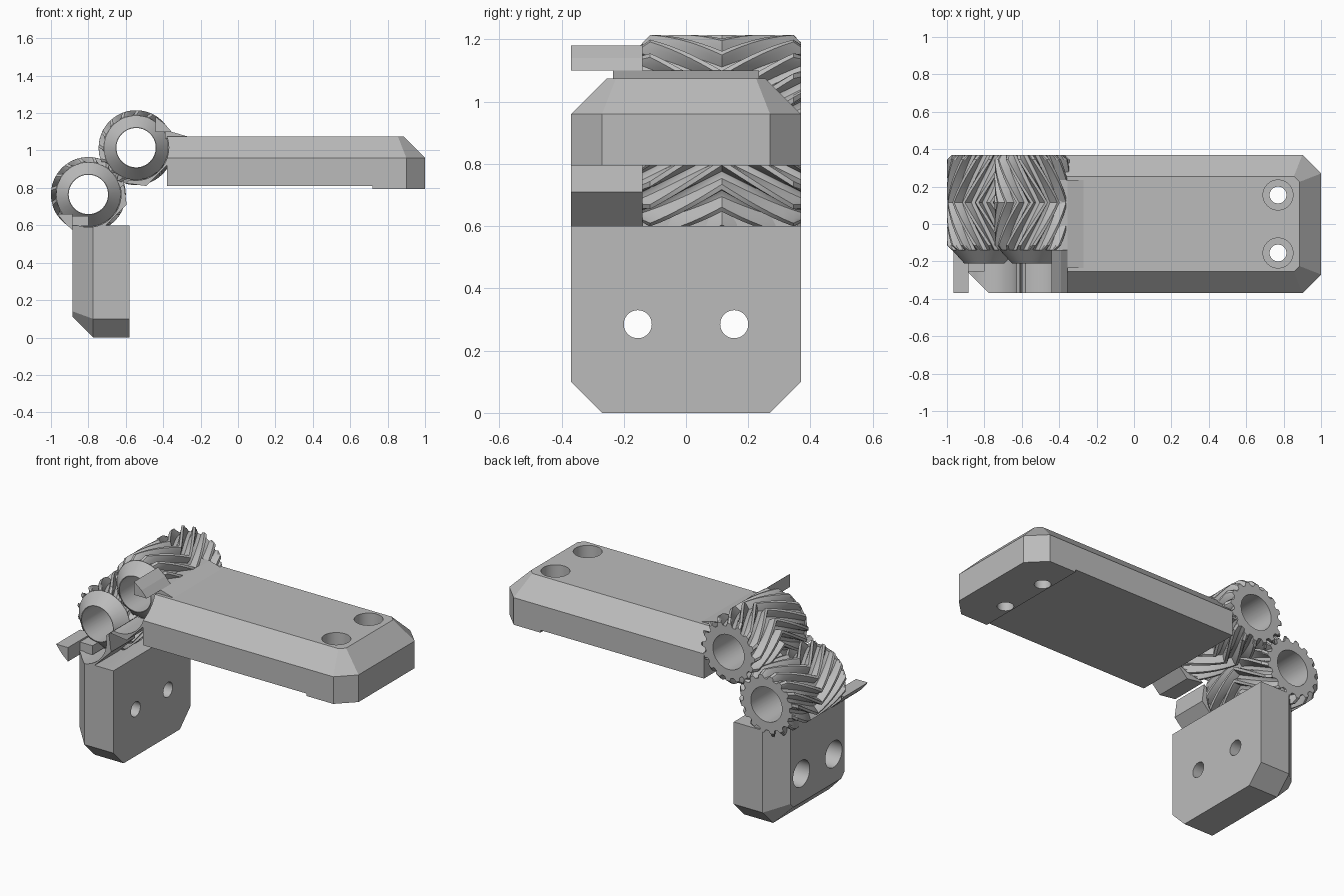
import bpy, bmesh
from math import sin, cos, pi, radians

if "Cube" in bpy.data.objects:
    bpy.data.objects.remove(bpy.data.objects["Cube"])

grey = bpy.data.materials.new("plain_grey")
grey.use_nodes = True
colour = (0.5, 0.5, 0.5, 1)
grey.diffuse_color = colour
grey.node_tree.nodes["Principled BSDF"].inputs["Base Color"].default_value = colour

HALF = 0.37        # half the hinge width
TEETH = 16
APEX = 0.115       # where the two helices meet
FRONT = -0.14      # front end of the teeth


# Each leaf is drawn in its own frame: u along the leaf, v through its thickness
def upper(u, y, v):
    return (-0.545 + u, y, 1.015 + v)


def lower(u, y, v):
    return (-0.8 - v, y, 0.765 - u)


def loft(bm, rings, place, ring_closed=False):
    rows = [[bm.verts.new(place(*p)) for p in ring] for ring in rings]
    n = len(rows[0])
    pairs = list(zip(rows, rows[1:]))
    if ring_closed:
        pairs.append((rows[-1], rows[0]))
    else:
        bm.faces.new(rows[0])
        bm.faces.new(rows[-1])
    for a, b in pairs:
        for i in range(n):
            j = (i + 1) % n
            bm.faces.new((a[i], a[j], b[j], b[i]))


def finish(bm, name):
    bmesh.ops.recalc_face_normals(bm, faces=bm.faces)
    mesh = bpy.data.meshes.new(name)
    bm.to_mesh(mesh)
    bm.free()
    mesh.materials.append(grey)
    obj = bpy.data.objects.new(name, mesh)
    bpy.context.collection.objects.link(obj)
    return obj


def activate(obj):
    bpy.ops.object.select_all(action='DESELECT')
    obj.select_set(True)
    bpy.context.view_layer.objects.active = obj


def smooth(obj):
    activate(obj)
    bpy.ops.object.shade_smooth_by_angle(angle=radians(25))


def prism(name, section, y0, y1, place):
    bm = bmesh.new()
    loft(bm, [[(u, y, v) for u, v in section] for y in (y0, y1)], place)
    return finish(bm, name)


# Leaf outline with two cut corners at the far end
def outline(u0, u1, half, cut, v):
    return [(u0, -half, v), (u1 - cut, -half, v), (u1, -half + cut, v),
            (u1, half - cut, v), (u1 - cut, half, v), (u0, half, v)]


def leaf(name, u0, length, low, mid, top, place):
    bm = bmesh.new()
    step = top - mid
    loft(bm, [outline(u0, length, HALF, 0.1, low),
              outline(u0, length, HALF, 0.1, mid),
              outline(u0, length - step, HALF - step, 0.03, top)], place)
    return finish(bm, name)


# Herringbone gear with a bore and a cone at its front
def gear(name, phase, place):
    teeth = []
    for t in range(TEETH):
        for part, r in ((-0.5, 0.155), (-0.32, 0.157), (-0.2, 0.185),
                        (-0.11, 0.2), (0.11, 0.2), (0.2, 0.185), (0.32, 0.157)):
            teeth.append(((t + part) * 2 * pi / TEETH + phase, r))

    def ring(y, limit=1.0, fixed=None):
        twist = 3.2 * min(abs(y - APEX), APEX - FRONT)
        return [((fixed or min(r, limit)) * cos(a + twist), y,
                 (fixed or min(r, limit)) * sin(a + twist)) for a, r in teeth]

    rings = [ring(-0.21, fixed=0.108), ring(FRONT, fixed=0.172), ring(FRONT, 0.175)]
    start, end, steps = FRONT + 0.025, HALF - 0.025, 14
    rings += [ring(start + (end - start) * i / steps) for i in range(steps + 1)]
    rings += [ring(HALF, 0.175), ring(HALF, fixed=0.105), ring(-0.21, fixed=0.105)]
    bm = bmesh.new()
    loft(bm, rings, place, ring_closed=True)
    smooth(finish(bm, name))


def circle(centre_u, centre_y, r, v, n=48):
    return [(centre_u + r * cos(2 * pi * i / n), centre_y + r * sin(2 * pi * i / n), v)
            for i in range(n)]


# Cutter: two counterbored screw holes and clearance in front of the cone
def cutter(hole_u, top, place):
    bm = bmesh.new()
    for y in (-0.155, 0.155):
        loft(bm, [circle(hole_u, y, 0.08, top + 0.1), circle(hole_u, y, 0.08, top - 0.14),
                  circle(hole_u, y, 0.045, top - 0.14), circle(hole_u, y, 0.045, -0.4)], place)
    round_section = circle(0, 0, 0.175, 0, 64)
    loft(bm, [[(a, y, b) for a, b, _ in round_section] for y in (-0.5, FRONT)], place)
    obj = finish(bm, "hole_cutter")
    obj.hide_render = True
    return obj


def carve(obj, tool):
    mod = obj.modifiers.new("holes", 'BOOLEAN')
    mod.operation = 'DIFFERENCE'
    mod.solver = 'EXACT'
    mod.object = tool
    activate(obj)
    bpy.ops.object.modifier_apply(modifier=mod.name)
    smooth(obj)


def hinge_half(label, place, length, low, mid, top, hole_u, phase):
    tool = cutter(hole_u, top, place)
    carve(leaf(label + "_leaf", 0.165, length, low, mid, top, place), tool)
    # Wedge-shaped knuckle beside the gear
    knuckle = prism(label + "_knuckle",
                    [(-0.055, -0.19), (0.055, -0.205), (0.165, -0.095), (0.2, -0.095),
                     (0.2, mid), (0.1, mid)], -HALF, FRONT, place)
    carve(knuckle, tool)
    bpy.data.objects.remove(tool)
    # Web joining the gear to the leaf
    prism(label + "_web", [(0.13, -0.09), (0.2, -0.09), (0.2, mid), (0.13, mid)],
          FRONT, HALF - 0.01, place)
    # Stop bar overhanging the chamfer
    prism(label + "_stop_bar", [(0.105, 0.085), (0.19, 0.085), (0.155, 0.125), (0.105, 0.165)],
          -HALF, FRONT, place)
    gear(label + "_gear", phase, place)


hinge_half("upper", upper, 1.545, -0.205, -0.055, 0.06, 1.315, 0)
hinge_half("lower", lower, 0.765, -0.22, -0.025, 0.085, 0.48, pi / TEETH)

# Slightly raised pad below the far end of the upper leaf, with the same holes
pad_tool = cutter(1.315, 0.06, upper)
bm = bmesh.new()
loft(bm, [outline(1.265, 1.545, HALF, 0.1, v) for v in (-0.22, -0.205)], upper)
carve(finish(bm, "upper_pad"), pad_tool)
bpy.data.objects.remove(pad_tool)

# Ramp and end block where the upper leaf meets its gear
prism("upper_ramp", [(0.125, 0.05), (0.275, 0.05), (0.275, 0.06), (0.19, 0.085), (0.125, 0.085)],
      FRONT, 0.235, upper)
prism("upper_front_ramp", [(0.155, 0.05), (0.275, 0.05), (0.275, 0.06), (0.19, 0.085), (0.155, 0.085)],
      -0.235, FRONT, upper)
# Shoulder carrying the lower leaf up to its gear
prism("lower_shoulder", [(0.115, 0.0), (0.17, 0.0), (0.17, 0.085), (0.115, 0.085)],
      -0.255, 0.255, lower)
